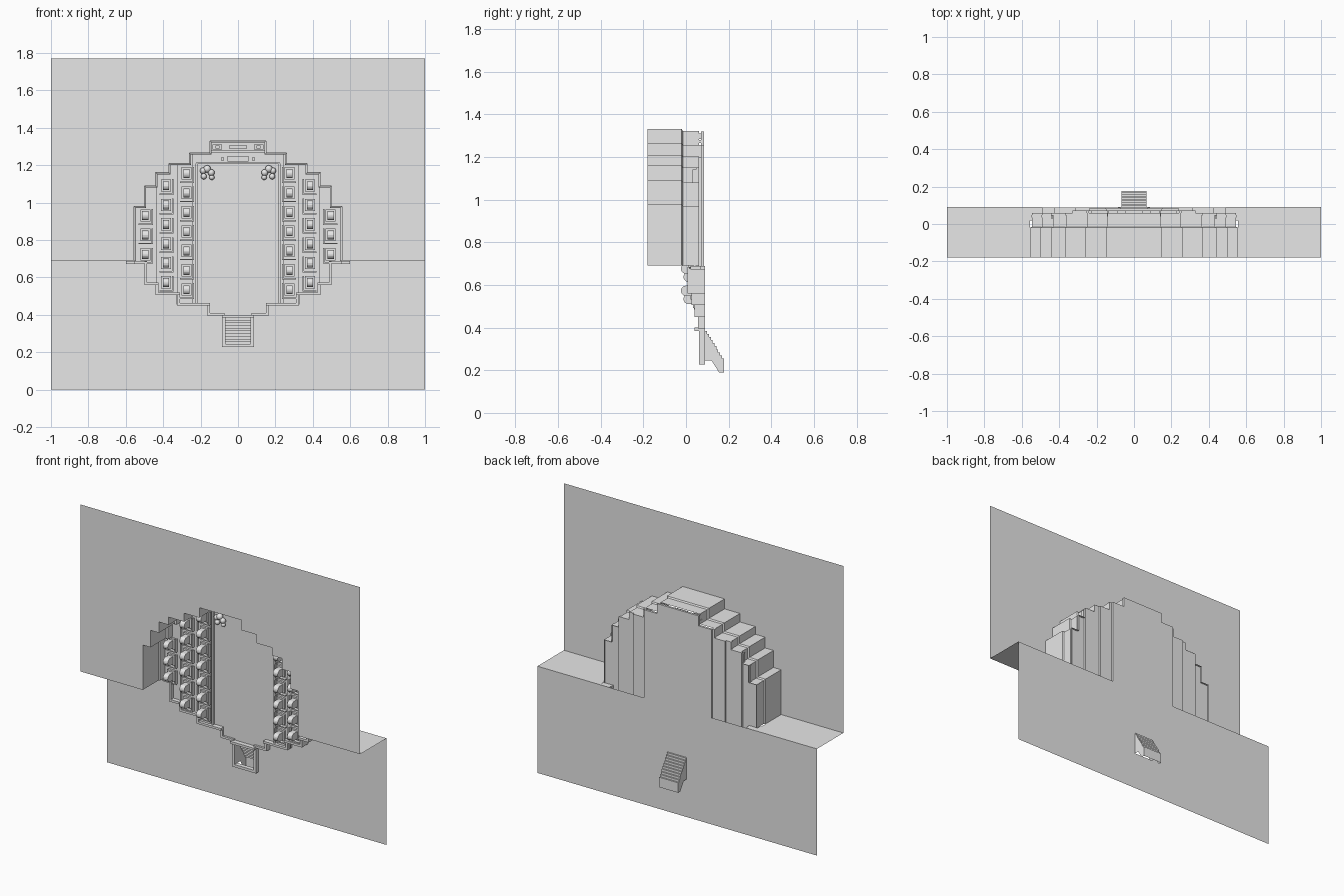
import bpy, bmesh, math

cube = bpy.data.objects.get("Cube")
if cube:
    bpy.data.objects.remove(cube, do_unlink=True)

GREY = (0.8, 0.8, 0.8, 1)
mat = bpy.data.materials.new("light grey")
mat.use_nodes = True
mat.diffuse_color = GREY
mat.node_tree.nodes["Principled BSDF"].inputs["Base Color"].default_value = GREY


def finish(name, bm):
    mesh = bpy.data.meshes.new(name)
    bm.to_mesh(mesh)
    bm.free()
    mesh.materials.append(mat)
    obj = bpy.data.objects.new(name, mesh)
    bpy.context.collection.objects.link(obj)
    return obj


def add_box(bm, x0, x1, y0, y1, z0, z1):
    vs = bmesh.ops.create_cube(bm, size=1)["verts"]
    for v in vs:
        v.co.x = x1 if v.co.x > 0 else x0
        v.co.y = y1 if v.co.y > 0 else y0
        v.co.z = z1 if v.co.z > 0 else z0


def pair(bm, x0, x1, *rest):
    add_box(bm, x0, x1, *rest)
    add_box(bm, -x1, -x0, *rest)


def add_face(bm, points):
    return bm.faces.new([bm.verts.new(p) for p in points])


def add_strip(bm, rows):
    """Quads between consecutive rows of points."""
    rows = [[bm.verts.new(p) for p in row] for row in rows]
    for a, b in zip(rows, rows[1:]):
        for i in range(len(a) - 1):
            bm.faces.new((a[i], a[i + 1], b[i + 1], b[i]))


FRONT, BACK, LEDGE, TOP = -0.18, 0.09, 0.69, 1.77

# Stepped arch outline, from the crown down to the ledge
steps = [(0.15, 1.33), (0.26, 1.265), (0.37, 1.21),
         (0.44, 1.16), (0.5, 1.09), (0.555, 0.98)]
half = []
for i, (x, z) in enumerate(steps):
    half += [(x, z), (x, steps[i + 1][1] if i < 5 else LEDGE)]
arch = [(-x, z) for x, z in reversed(half)] + half

# Upper sheet with the arch cut out of it
bm = bmesh.new()
outer = [(1, LEDGE), (1, TOP), (-1, TOP), (-1, LEDGE)]
add_face(bm, [(x, FRONT, z) for x, z in arch + outer])
finish("upper_sheet", bm)

# Ledge on both sides of the arch
bm = bmesh.new()
for s in (-1, 1):
    add_face(bm, [(s * x, y, LEDGE) for x, y in
                  ((0.555, FRONT), (1, FRONT), (1, BACK), (0.555, BACK))])
finish("ledge", bm)

# Lower sheet with an opening for the stair
SW, S0, S1 = 0.068, 0.245, 0.385
bm = bmesh.new()
for x0, x1, z0, z1 in ((-1, -SW, 0, LEDGE), (SW, 1, 0, LEDGE),
                       (-SW, SW, 0, S0), (-SW, SW, S1, LEDGE)):
    add_face(bm, [(x0, BACK, z0), (x1, BACK, z0), (x1, BACK, z1), (x0, BACK, z1)])
finish("lower_sheet", bm)

# Arch wall, slightly narrower in its rear part
bm = bmesh.new()


def wall_row(y, d):
    return [(x - math.copysign(d, x), y, z - d if z > LEDGE else z) for x, z in arch]


add_strip(bm, [wall_row(FRONT, 0), wall_row(-0.02, 0),
               wall_row(-0.015, 0.009), wall_row(0.06, 0.009)])
finish("arch_wall", bm)

# Back floor in columns that step forward toward the sides
FLOOR = {"mid": 0.07, "a": 0.058, "b": 0.046, "c": 0.034}
bm = bmesh.new()
for x0, x1, z0, z1, key in (
        (0.15, 0.165, 0.4, 1.256, "mid"), (0.165, 0.24, 0.455, 1.256, "mid"),
        (0.24, 0.255, 0.455, 1.256, "a"), (0.255, 0.33, 0.455, 1.2, "a"),
        (0.33, 0.365, 0.51, 1.2, "b"), (0.365, 0.44, 0.51, 1.15, "b"),
        (0.44, 0.495, 0.565, 1.08, "c"), (0.495, 0.547, 0.685, 0.97, "c")):
    pair(bm, x0, x1, FLOOR[key], FLOOR[key] + 0.014, z0, z1)
add_box(bm, -0.15, 0.15, 0.07, 0.084, 0.4, 1.32)
finish("floor_columns", bm)

# Rim that steps around the lower outline
low = [(0.5, 0.56, 0.007), (0.44, 0.505, 0.025), (0.325, 0.45, 0.04), (0.165, 0.395, 0.057)]
bm = bmesh.new()
T = 0.014
upper_z = 0.685
for i, (x, z, y) in enumerate(low):
    inner = low[i + 1][0] if i < 3 else 0.085
    pair(bm, x - T, x, y, 0.089, z, upper_z)
    pair(bm, inner - T, x - T, y, 0.089, z, z + T)
    upper_z = z
pair(bm, 0.49, 0.6, 0.065, BACK, 0.672, 0.688)
pair(bm, 0.486, 0.555, 0.02, 0.065, 0.672, 0.688)
finish("lower_rim", bm)

# Thin strips between the columns
bm = bmesh.new()
for x, z0, z1, key in ((0.222, 0.455, 1.21, "mid"), (0.328, 0.51, 1.2, "a"),
                       (0.438, 0.565, 1.14, "b")):
    y = FLOOR[key]
    pair(bm, x - 0.006, x + 0.006, y - 0.016, y + 0.002, z0, z1)
finish("column_strips", bm)


# Seat bays: a rounded fin with a side bar and a sill
def add_fin(bm, x, y, z, width=0.034, depth=0.07, r=0.024):
    arc = [math.pi / 2 + math.pi * i / 8 for i in range(9)]
    prof = [(y, z + r)] + [(y - depth + r + r * math.cos(a), z + r * math.sin(a))
                           for a in arc] + [(y, z - r)]
    sides = [[(x + s * width / 2, py, pz) for py, pz in prof] for s in (-1, 1)]
    add_strip(bm, sides)
    for side in sides:
        add_face(bm, side)


bays = bmesh.new()
fins = bmesh.new()
for x, top, count, key in ((0.275, 1.155, 7, "a"), (0.385, 1.09, 6, "b"), (0.495, 0.93, 3, "c")):
    y = FLOOR[key]
    for i in range(count):
        z = top - i * 0.1035
        pair(bays, x - 0.04, x - 0.033, y - 0.025, y, z - 0.042, z + 0.035)
        pair(bays, x - 0.04, x + 0.036, y - 0.02, y, z - 0.049, z - 0.042)
        pair(bays, x - 0.026, x + 0.026, y - 0.014, y, z - 0.032, z + 0.034)
        for s in (-1, 1):
            add_fin(fins, s * x, y, z)
finish("seat_bays", bays)
finish("seat_fins", fins)

# Header and crown panels at the top
bm = bmesh.new()
add_box(bm, -0.225, 0.225, 0.05, 0.07, 1.205, 1.215)
add_box(bm, -0.055, 0.055, 0.045, 0.07, 1.22, 1.25)
pair(bm, 0.075, 0.09, 0.05, 0.07, 1.226, 1.242)
add_box(bm, -0.145, 0.145, 0.04, 0.07, 1.265, 1.28)
add_box(bm, -0.045, 0.045, 0.045, 0.07, 1.286, 1.308)
pair(bm, 0.085, 0.135, 0.045, 0.07, 1.285, 1.31)
pair(bm, 0.1, 0.12, 0.03, 0.045, 1.29, 1.305)
finish("header_panels", bm)

# Clustered ornaments beside the header
bm = bmesh.new()
for s in (-1, 1):
    for dx, dz, r in ((0, 0.02, 0.02), (0.022, 0, 0.018), (-0.022, 0.01, 0.017),
                      (0.025, -0.025, 0.014), (-0.018, -0.02, 0.016)):
        ball = bmesh.ops.create_uvsphere(bm, u_segments=12, v_segments=8, radius=r)["verts"]
        bmesh.ops.translate(bm, verts=ball, vec=(s * (0.165 - dx), 0.05, 1.16 + dz))
orn = finish("ornaments", bm)
orn.data.shade_smooth()

# Stair descending behind the lower sheet
bm = bmesh.new()
N = 10
line = [(BACK, S1)]
for i in range(N):
    y1 = BACK + (i + 1) * 0.087 / N
    z = S1 - i * 0.145 / N
    line += [(y1, z), (y1, z - 0.145 / N)]
add_strip(bm, [[(x, y, z) for y, z in line] for x in (-SW, SW)])
for s in (-SW, SW):
    add_face(bm, [(s, y, z) for y, z in line + [(0.177, 0.19), (0.155, 0.19), (0.12, S0), (BACK, S0)]])
add_face(bm, [(-SW, 0.177, 0.19), (SW, 0.177, 0.19), (SW, 0.177, 0.24), (-SW, 0.177, 0.24)])
finish("stair", bm)

# Frame around the stair opening
bm = bmesh.new()
pair(bm, SW, 0.085, 0.062, BACK, 0.228, 0.4)
add_box(bm, -0.085, 0.085, 0.062, BACK, 0.228, S0)
add_box(bm, -0.085, 0.085, 0.04, BACK, S1, 0.4)
finish("stair_frame", bm)
